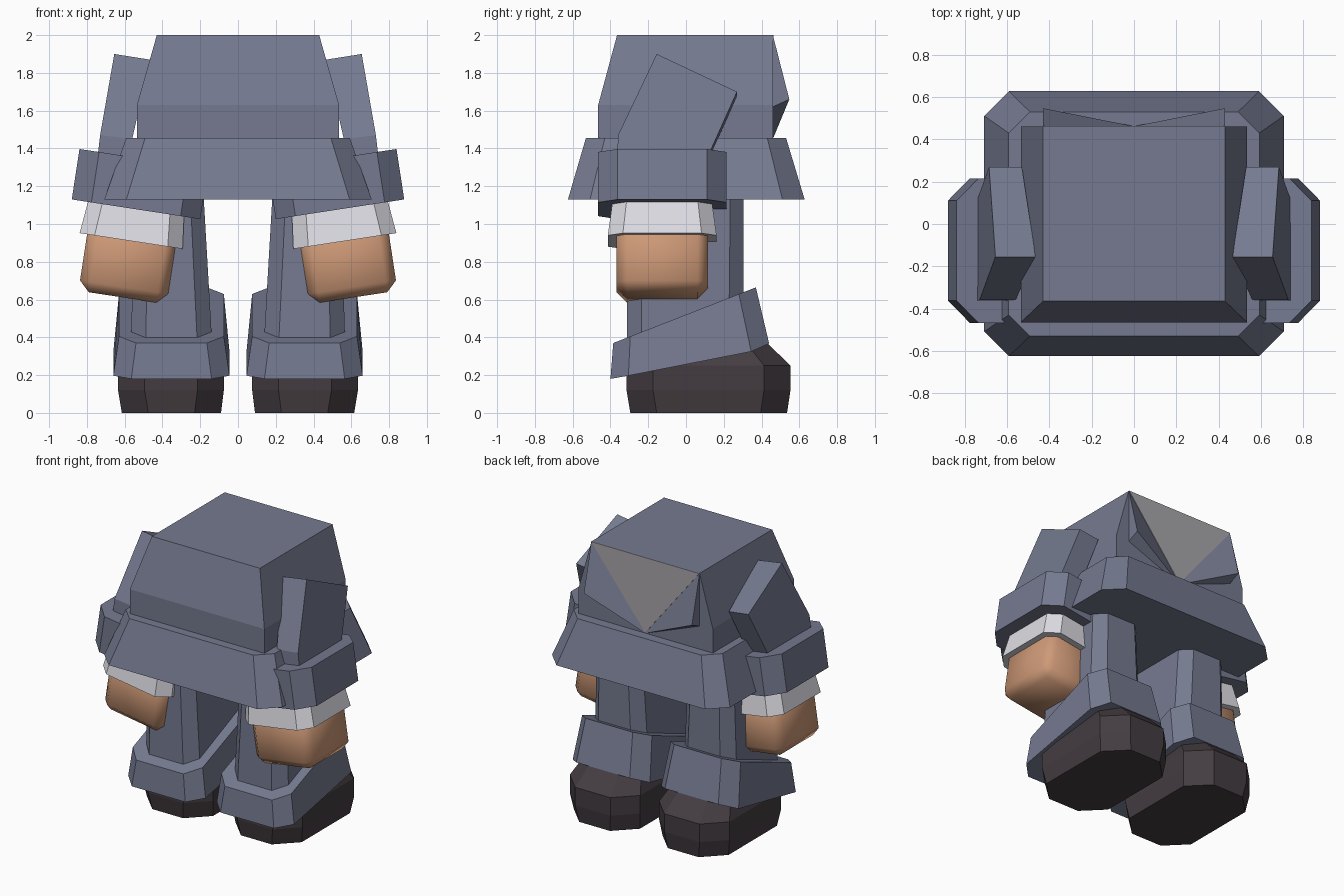
import bpy, bmesh, math
from mathutils import Vector

if "Cube" in bpy.data.objects:
    bpy.data.objects.remove(bpy.data.objects["Cube"])


def colour(name, srgb):
    m = bpy.data.materials.new(name)
    lin = [((c / 255 + 0.055) / 1.055) ** 2.4 for c in srgb]
    m.diffuse_color = (*lin, 1)
    m.use_nodes = True
    m.node_tree.nodes["Principled BSDF"].inputs["Base Color"].default_value = m.diffuse_color
    return m


SUIT = colour("slate suit", (117, 122, 144))
SHIRT = colour("grey shirt", (168, 166, 170))
WHITE = colour("white cuff", (222, 222, 229))
SKIN = colour("tan skin", (206, 153, 119))
SHOE = colour("dark shoe", (68, 60, 65))


def rect(x0, x1, y0, y1, z, c=0.0):
    """Rectangle outline, with corners cut by c; z is a number or a function of y."""
    if c:
        pts = [(x0 + c, y0), (x1 - c, y0), (x1, y0 + c), (x1, y1 - c),
               (x1 - c, y1), (x0 + c, y1), (x0, y1 - c), (x0, y0 + c)]
    else:
        pts = [(x0, y0), (x1, y0), (x1, y1), (x0, y1)]
    return [Vector((x, y, z(y) if callable(z) else z)) for x, y in pts]


def loft(name, rings, mat, mirror=True, bevel=0.0):
    """Join outlines into a closed solid, mirrored across x = 0."""
    bm = bmesh.new()
    loops = [[bm.verts.new(p) for p in r] for r in rings]
    n = len(loops[0])
    for a, b in zip(loops, loops[1:]):
        for i in range(n):
            j = (i + 1) % n
            bm.faces.new((a[i], a[j], b[j], b[i]))
    bm.faces.new(loops[0])
    bm.faces.new(loops[-1])
    bmesh.ops.recalc_face_normals(bm, faces=bm.faces)
    me = bpy.data.meshes.new(name)
    bm.to_mesh(me)
    bm.free()
    me.materials.append(mat)
    ob = bpy.data.objects.new(name, me)
    bpy.context.collection.objects.link(ob)
    if bevel:
        b = ob.modifiers.new("rounding", 'BEVEL')
        b.width, b.segments = bevel, 1
        me.polygons.foreach_set("use_smooth", [True] * len(me.polygons))
    if mirror:
        ob.modifiers.new("mirror", 'MIRROR').use_mirror_merge = False
    return ob


# Torso and flared jacket hem
loft("torso", [rect(-.535, .535, -.465, .46, 1.40),
               rect(-.535, .535, -.465, .46, 1.63),
               rect(-.43, .43, -.365, .46, 2.0)], SUIT, mirror=False)
loft("jacket_hem", [rect(-.708, .708, -.625, .628, 1.13, .117),
                    rect(-.592, .592, -.53, .53, 1.455, .1)], SUIT, mirror=False)

# Shirt front triangle, a thin plate
tri = [(-.43, 2.0), (.43, 2.0), (0, 1.46)]
loft("shirt_front", [[Vector((x, y, z)) for x, z in tri] for y in (.457, .464)],
     SHIRT, mirror=False)

# Lapels: raised wedges beside the shirt
A, B, C, D = (Vector(p) for p in ((.43, .46, 2.0), (.43, .547, 1.66),
                                  (0, .462, 1.455), (.43, .458, 1.62)))
bm = bmesh.new()
v = [bm.verts.new(p) for p in (A, B, C, D)]
for f in ((0, 1, 2), (0, 1, 3), (1, 2, 3), (0, 2, 3)):
    bm.faces.new([v[i] for i in f])
bmesh.ops.recalc_face_normals(bm, faces=bm.faces)
me = bpy.data.meshes.new("lapel")
bm.to_mesh(me)
bm.free()
me.materials.append(SUIT)
lapel = bpy.data.objects.new("lapel", me)
bpy.context.collection.objects.link(lapel)
lapel.modifiers.new("mirror", 'MIRROR').use_mirror_merge = False

# Upper sleeves: slanted slabs
outer = [(.655, -.155, 1.90), (.685, .27, 1.70), (.75, .09, 1.30),
         (.75, -.365, 1.30), (.73, -.36, 1.47)]
inner = [(.465, -.155, 1.87), (.53, .27, 1.68), (.59, .09, 1.27),
         (.59, -.365, 1.27), (.56, -.36, 1.45)]
loft("upper_sleeve", [[Vector(p) for p in inner], [Vector(p) for p in outer]], SUIT)

# Lower arm parts share one tilted axis
TILT = math.radians(8.7)


def arm_ring(half_x, half_y, h, c=0.0):
    s, k = math.sin(TILT), math.cos(TILT)
    return [Vector((.54 + p.x * k - h * s, p.y - .126, 1.078 + p.x * s + h * k))
            for p in rect(-half_x, half_x, -half_y, half_y, 0, c)]


loft("sleeve_cuff", [arm_ring(.344, .341, 0, .105), arm_ring(.344, .341, .27, .105)], SUIT)
loft("shirt_cuff", [arm_ring(.276, .288, -.17, .08), arm_ring(.255, .262, .02, .075)], WHITE)
loft("hand", [arm_ring(.236, .242, -.472), arm_ring(.236, .242, -.06)], SKIN, bevel=.055)

# Legs, slanted trouser cuffs and shoes
loft("leg", [rect(.13, .57, -.315, .305, .25, .08),
             rect(.185, .545, -.305, .305, 1.2, .07)], SUIT)


def cuff_low(y):
    return .18 + .178 * (y + .40) + max(0, y - .3) * .27


def cuff_high(y):
    return .37 + .39 * (y + .385)


loft("trouser_cuff", [rect(.045, .66, -.40, .44, cuff_low, .095),
                      rect(.075, .63, -.385, .37, cuff_high, .09)], SUIT)
loft("shoe", [rect(.09, .615, -.295, .535, 0, .14),
              rect(.075, .635, -.315, .553, .12, .14),
              rect(.075, .635, -.315, .553, .25, .14),
              rect(.13, .58, -.28, .43, .37, .11)], SHOE)
